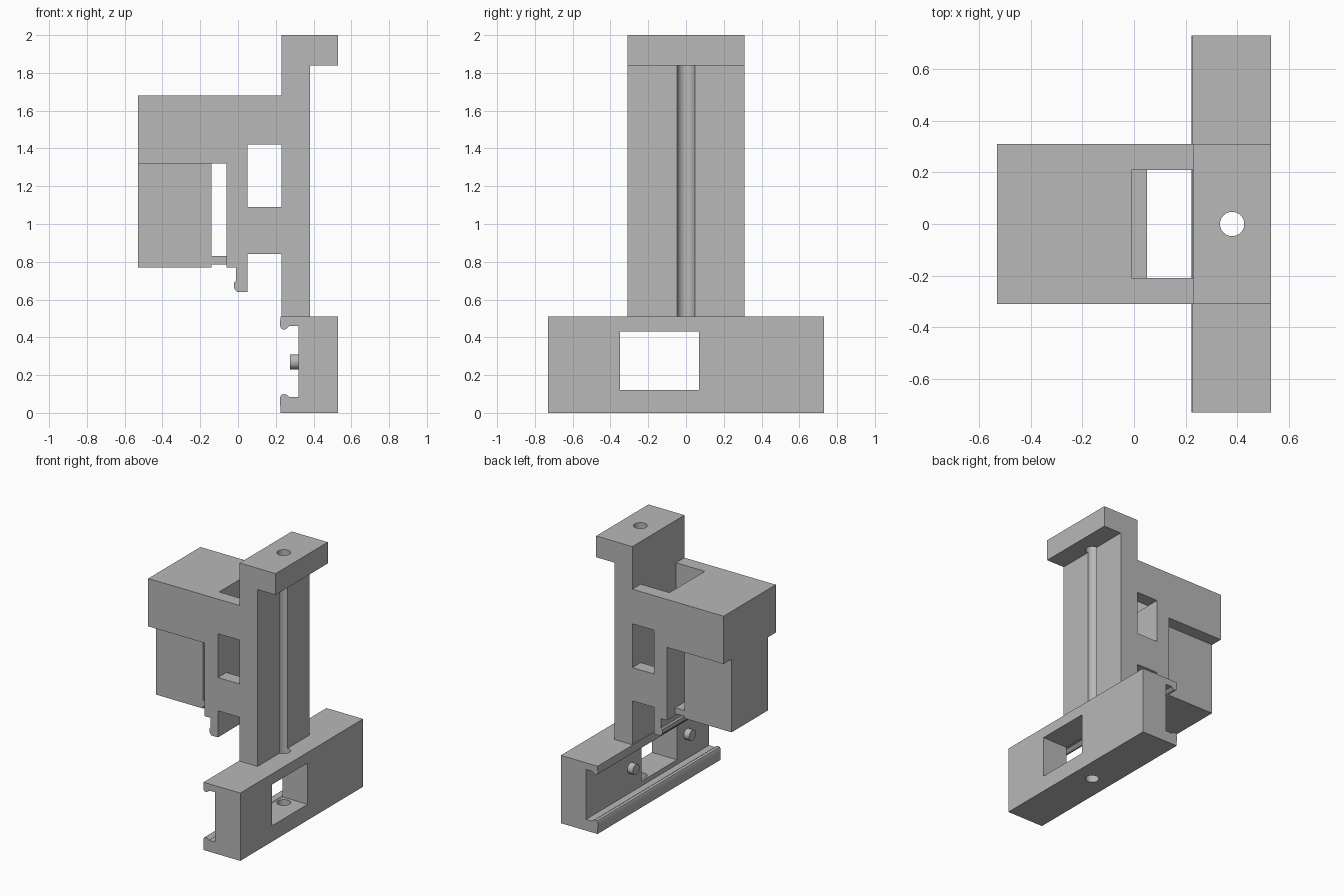
import bpy
import bmesh
from math import radians, pi
from mathutils import Matrix

cube = bpy.data.objects.get("Cube")
if cube:
    bpy.data.objects.remove(cube, do_unlink=True)

GREY = (0.48, 0.48, 0.48, 1)
mat = bpy.data.materials.new("plain grey")
mat.use_nodes = True
mat.diffuse_color = GREY
mat.node_tree.nodes["Principled BSDF"].inputs["Base Color"].default_value = GREY


def finish(name, bm):
    bmesh.ops.recalc_face_normals(bm, faces=bm.faces[:])
    mesh = bpy.data.meshes.new(name)
    bm.to_mesh(mesh)
    bm.free()
    mesh.materials.append(mat)
    ob = bpy.data.objects.new(name, mesh)
    bpy.context.collection.objects.link(ob)
    return ob


def extrude_y(name, outline, y0, y1):
    """Extrude an (x, z) outline along y."""
    bm = bmesh.new()
    face = bm.faces.new([bm.verts.new((x, y0, z)) for x, z in outline])
    new = bmesh.ops.extrude_face_region(bm, geom=[face])["geom"]
    verts = [v for v in new if isinstance(v, bmesh.types.BMVert)]
    bmesh.ops.translate(bm, verts=verts, vec=(0, y1 - y0, 0))
    return finish(name, bm)


def box(name, x0, x1, y0, y1, z0, z1):
    return extrude_y(name, [(x0, z0), (x1, z0), (x1, z1), (x0, z1)], y0, y1)


def cylinder(name, radius, depth, centre, turn=0):
    bm = bmesh.new()
    bmesh.ops.create_cone(bm, cap_ends=True, segments=48, radius1=radius, radius2=radius,
                          depth=depth,
                          matrix=Matrix.Translation(centre) @ Matrix.Rotation(turn, 4, "Y"))
    return finish(name, bm)


def select_only(ob):
    bpy.ops.object.select_all(action="DESELECT")
    ob.select_set(True)
    bpy.context.view_layer.objects.active = ob


def cut(ob, cutter):
    mod = ob.modifiers.new("cut", "BOOLEAN")
    mod.operation = "DIFFERENCE"
    mod.solver = "EXACT"
    mod.object = cutter
    select_only(ob)
    bpy.ops.object.modifier_apply(modifier=mod.name)
    bpy.data.objects.remove(cutter, do_unlink=True)


def bore(ob):
    cut(ob, cylinder("bore_cutter", 0.047, 3, (0.38, 0, 1)))


# Upright column with top flange, side arm and latch leg
carriage = extrude_y("column_and_arm", [
    (0.38, 0.51), (0.38, 1.84), (0.53, 1.84), (0.53, 2), (0.23, 2), (0.23, 1.68),
    (-0.53, 1.68), (-0.53, 1.32), (-0.06, 1.32), (-0.06, 0.77), (-0.01, 0.77),
    (-0.01, 0.7), (-0.02, 0.69), (-0.02, 0.66), (-0.005, 0.64), (0.05, 0.64),
    (0.05, 0.84), (0.23, 0.84), (0.23, 0.51)], -0.31, 0.31)
# Cross window, then the vertical shaft with its ledge
cut(carriage, box("window_cutter", 0.05, 0.23, -0.5, 0.5, 1.09, 1.42))
cut(carriage, box("shaft_cutter", 0.05, 0.23, -0.21, 0.21, 0.7, 1.5))
cut(carriage, box("ledge_cutter", -0.01, 0.23, -0.21, 0.21, 1.42, 1.8))
bore(carriage)

# Block hanging below the arm, with a thin tab toward the latch wall
block = box("hanging_block", -0.53, -0.14, -0.215, 0.215, 0.77, 1.32)
tab = box("block_tab", -0.14, -0.06, -0.215, 0.215, 0.785, 0.83)

# Channel-shaped base bar with rounded lips
base = extrude_y("base_bar", [
    (0.225, 0), (0.53, 0), (0.53, 0.51), (0.225, 0.51),
    (0.222, 0.46), (0.23, 0.445), (0.245, 0.44), (0.258, 0.447), (0.27, 0.46),
    (0.32, 0.46), (0.32, 0.085), (0.27, 0.085),
    (0.258, 0.096), (0.245, 0.1), (0.23, 0.096), (0.222, 0.08)], -0.73, 0.73)
cut(base, box("base_window_cutter", 0.3, 0.6, -0.35, 0.07, 0.12, 0.43))
bore(base)

# Locating pegs on either side of the base window
pegs = [cylinder(name, 0.04, 0.055, (0.3025, y, 0.27), pi / 2)
        for name, y in (("rear_peg", 0.2), ("front_peg", -0.47))]

for ob in [carriage, base] + pegs:
    select_only(ob)
    bpy.ops.object.shade_smooth_by_angle(angle=radians(30))
